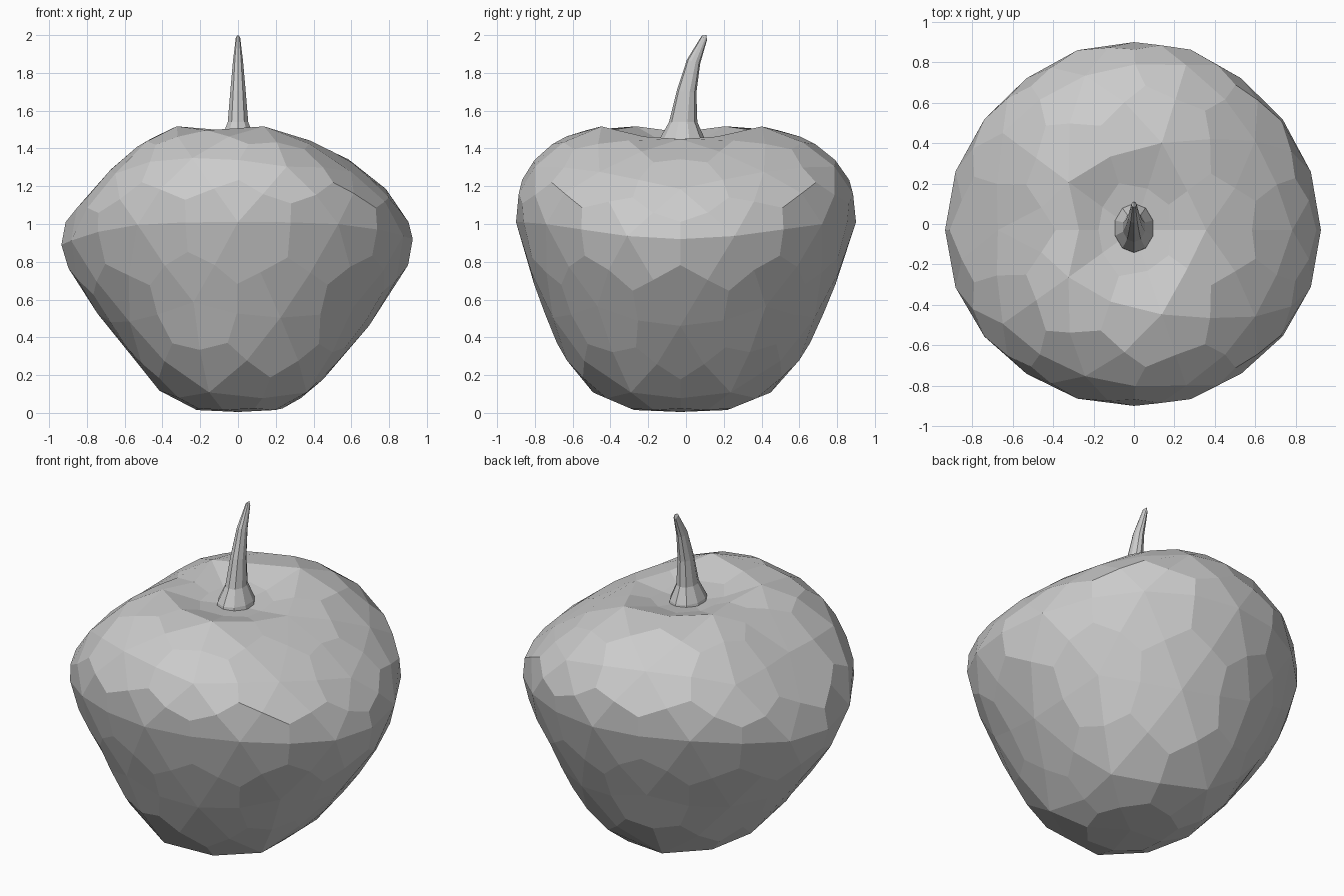
import bpy, bmesh, math

if "Cube" in bpy.data.objects:
    bpy.data.objects.remove(bpy.data.objects["Cube"])


def make_object(name, bm):
    bmesh.ops.recalc_face_normals(bm, faces=bm.faces)
    mesh = bpy.data.meshes.new(name)
    bm.to_mesh(mesh)
    bm.free()
    obj = bpy.data.objects.new(name, mesh)
    bpy.context.collection.objects.link(obj)
    return obj


def sample(profile, t):
    for i in range(len(ANGLES) - 1):
        if t <= ANGLES[i + 1] or i == len(ANGLES) - 2:
            f = (t - ANGLES[i]) / (ANGLES[i + 1] - ANGLES[i])
            (r0, z0), (r1, z1) = profile[i], profile[i + 1]
            return r0 + (r1 - r0) * f, z0 + (z1 - z0) * f


# Fruit body: quad-split icosphere reshaped by right, left and front/back profiles
ANGLES = [0, 16, 32, 48, 64, 80, 90, 101, 117, 132, 148, 164, 180]
RIGHT = [(0, 1.42), (.18, 1.43), (.36, 1.45), (.59, 1.34), (.79, 1.18),
         (.90, 1.02), (.925, .92), (.90, .78), (.75, .53), (.57, .31),
         (.39, .11), (.22, .015), (0, .005)]
LEFT = [(0, 1.42), (.16, 1.44), (.33, 1.51), (.50, 1.43), (.77, 1.21),
        (.92, 1.0), (.935, .89), (.89, .74), (.74, .52), (.57, .31),
        (.42, .12), (.22, .015), (0, .005)]
FRONT = [(0, 1.42), (.22, 1.45), (.46, 1.525), (.68, 1.44), (.84, 1.30),
         (.91, 1.12), (.90, 1.01), (.85, .82), (.76, .58), (.66, .34),
         (.50, .11), (.26, .015), (0, .005)]

ico = bmesh.new()
bmesh.ops.create_icosphere(ico, subdivisions=2, radius=1)
bm = bmesh.new()
for f in ico.faces:
    p = [v.co.copy() for v in f.verts]
    c = (p[0] + p[1] + p[2]) / 3
    for i in range(3):
        quad = (p[i], (p[i] + p[i - 2]) / 2, c, (p[i] + p[i - 1]) / 2)
        bm.faces.new([bm.verts.new(q.normalized()) for q in quad])
ico.free()
bmesh.ops.remove_doubles(bm, verts=bm.verts, dist=.001)
for v in bm.verts:
    t = math.degrees(math.acos(max(-1, min(1, v.co.z))))
    a = math.atan2(v.co.y, v.co.x)
    w = abs(math.cos(a)) ** (2 if t < 60 and v.co.x > 0 else 4)
    rs, zs = sample(RIGHT if v.co.x > 0 else LEFT, t)
    rf, zf = sample(FRONT, t)
    r = rs * w + rf * (1 - w)
    y = r * math.sin(a)
    v.co = (r * math.cos(a), y - .03 * max(0, 1 - y * y / .8),
            zs * w + zf * (1 - w))
make_object("fruit_body", bm)

# Stem: tapered rings (y centre, z, half width x, half width y, tilt)
RINGS = [(-.02, 1.40, .105, .128, 0), (-.02, 1.45, .095, .12, 0),
         (-.015, 1.54, .057, .075, 0), (.003, 1.70, .043, .052, .1),
         (.04, 1.86, .028, .035, .3), (.097, 1.985, .012, .014, .8)]
SIDES = 10
bm = bmesh.new()
loops = []
for cy, z, rx, ry, tilt in RINGS:
    ring = []
    for i in range(SIDES):
        a = 2 * math.pi * (i + .5) / SIDES
        s = ry * math.sin(a)
        ring.append(bm.verts.new((rx * math.cos(a), cy + s, z - s * tilt)))
    loops.append(ring)
for lo, hi in zip(loops, loops[1:]):
    for i in range(SIDES):
        j = (i + 1) % SIDES
        bm.faces.new((lo[i], lo[j], hi[j], hi[i]))
bm.faces.new(loops[0][::-1])
tip = bm.verts.new((0, .108, 2.0))
for i in range(SIDES):
    bm.faces.new((loops[-1][i], loops[-1][(i + 1) % SIDES], tip))
make_object("stem", bm)
